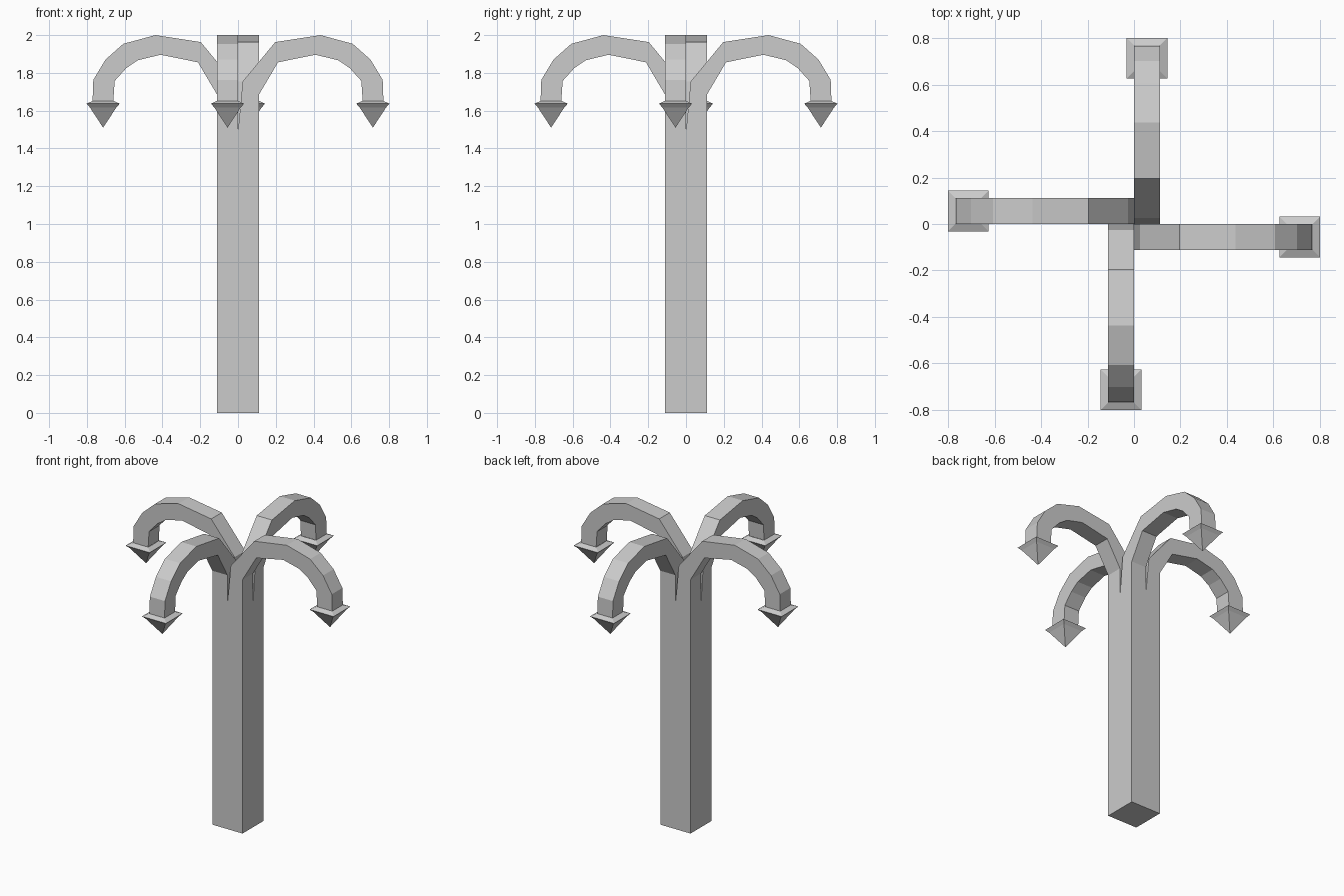
import bpy, bmesh
from math import pi
from mathutils import Matrix

if "Cube" in bpy.data.objects:
    bpy.data.objects.remove(bpy.data.objects["Cube"])

R = 0.111  # half width of the post, also the thickness of each arm


def loft(name, rings, turn=0, cap_start=False, apex=None):
    """Skin a list of four-point rings, optionally ending in a point."""
    bm = bmesh.new()
    loops = [[bm.verts.new(p) for p in ring] for ring in rings]
    for a, b in zip(loops, loops[1:]):
        for i in range(4):
            j = (i + 1) % 4
            bm.faces.new((a[i], a[j], b[j], b[i]))
    if cap_start:
        bm.faces.new(loops[0][::-1])
    if apex:
        tip = bm.verts.new(apex)
        for i in range(4):
            bm.faces.new((loops[-1][i], loops[-1][(i + 1) % 4], tip))
    bmesh.ops.recalc_face_normals(bm, faces=bm.faces)
    bm.transform(Matrix.Rotation(turn, 4, 'Z'))
    mesh = bpy.data.meshes.new(name)
    bm.to_mesh(mesh)
    bm.free()
    obj = bpy.data.objects.new(name, mesh)
    bpy.context.collection.objects.link(obj)
    return obj


def square(cx, cy, h, z):
    return [(cx - h, cy - h, z), (cx + h, cy - h, z),
            (cx + h, cy + h, z), (cx - h, cy + h, z)]


# Square post, open on top where the four arms grow out of it
loft("post", [square(0, 0, R, 0), square(0, 0, R, 1.49)], cap_start=True)

# Upper and lower edge of the drooping arm, as (x, z)
outer = [(0, 1.49), (.025, 1.755), (.197, 1.963), (.437, 2.0),
         (.607, 1.954), (.702, 1.87), (.766, 1.763), (.77, 1.652)]
inner = [(R, 1.49), (R, 1.685), (.212, 1.856), (.41, 1.896),
         (.53, 1.867), (.592, 1.825), (.653, 1.757), (.66, 1.652)]
arm_rings = [[(o[0], -R, o[1]), (o[0], 0, o[1]), (n[0], 0, n[1]), (n[0], -R, n[1])]
             for o, n in zip(outer, inner)]

# Flared collar and pointed end under each arm
tx, ty = .714, -R / 2
tip_rings = [square(tx, ty, .055, 1.652), square(tx, ty, .088, 1.637),
             square(tx, ty, .07, 1.617)]

# Pinwheel of four arms, one per quarter of the post
for k, side in enumerate(("right", "back", "left", "front")):
    loft(f"{side}_arm", arm_rings, k * pi / 2)
    loft(f"{side}_arm_tip", tip_rings, k * pi / 2, apex=(tx, ty, 1.51))
